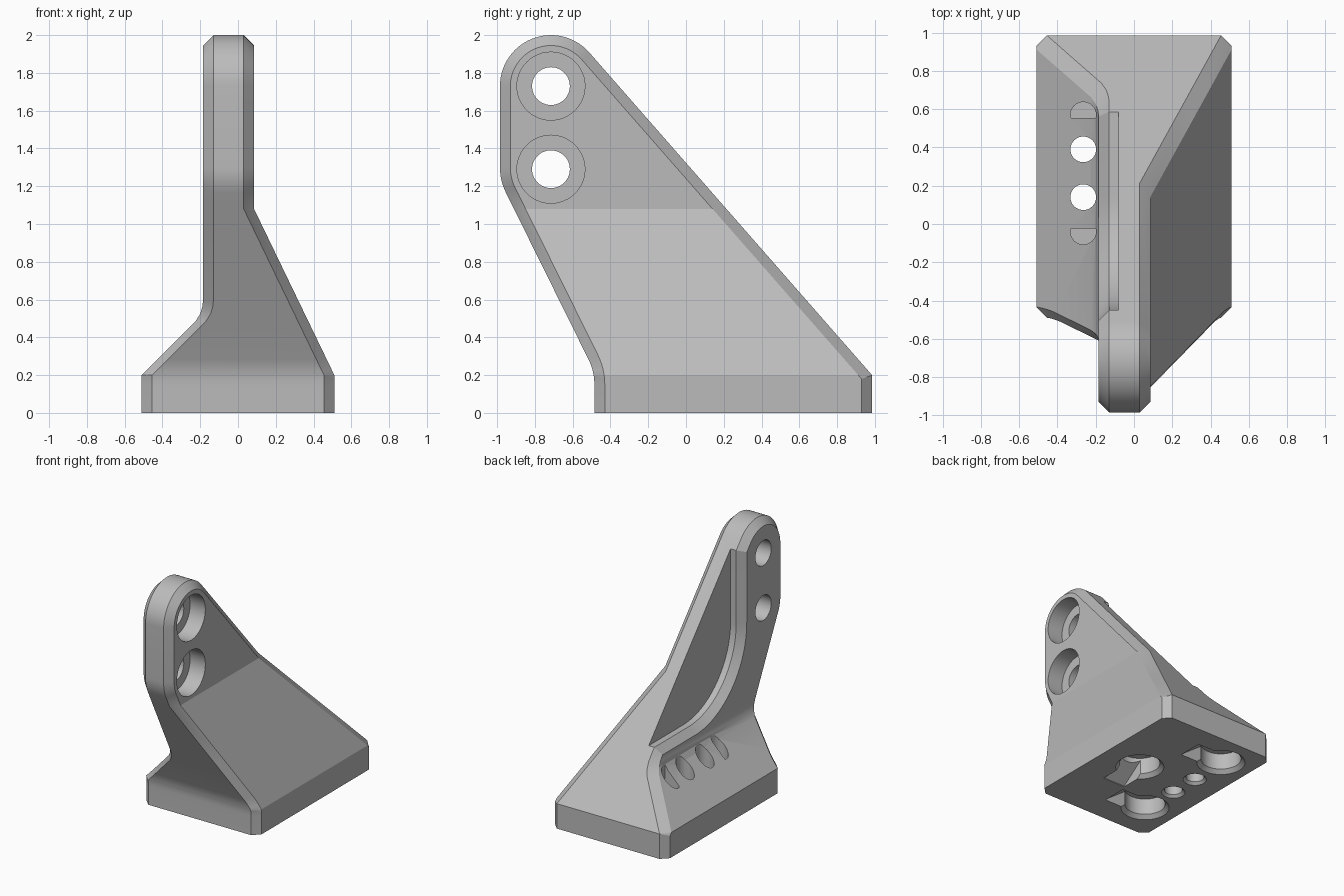
import bpy, bmesh, math
from mathutils import Vector

if "Cube" in bpy.data.objects:
    bpy.data.objects.remove(bpy.data.objects["Cube"])

C = 0.055                                   # chamfer size
grey = bpy.data.materials.new("plain_grey")
grey.diffuse_color = (0.5, 0.5, 0.5, 1)
grey.use_nodes = True
grey.node_tree.nodes["Principled BSDF"].inputs["Base Color"].default_value = grey.diffuse_color


def make(name, verts, faces):
    me = bpy.data.meshes.new(name)
    me.from_pydata(verts, [], faces)
    bm = bmesh.new()
    bm.from_mesh(me)
    bmesh.ops.recalc_face_normals(bm, faces=bm.faces)
    bm.to_mesh(me)
    bm.free()
    me.materials.append(grey)
    ob = bpy.data.objects.new(name, me)
    bpy.context.collection.objects.link(ob)
    return ob


def loft(name, rings):
    n = len(rings[0])
    verts = [p for r in rings for p in r]
    faces = [list(range(n)), list(range(len(verts) - n, len(verts)))]
    for k in range(len(rings) - 1):
        for i in range(n):
            j = (i + 1) % n
            faces.append([k * n + i, k * n + j, (k + 1) * n + j, (k + 1) * n + i])
    return make(name, verts, faces)


def arc(cx, cy, r, a0, a1, n):
    return [(cx + r * math.cos(math.radians(a0 + (a1 - a0) * i / n)),
             cy + r * math.sin(math.radians(a0 + (a1 - a0) * i / n))) for i in range(n + 1)]


def circle(cx, cy, r, n=48):
    return arc(cx, cy, r, 0, 360, n)[:-1]


def round_corner(a, b, c, size, n=6):
    a, b, c = Vector(a), Vector(b), Vector(c)
    p, q = b + (a - b).normalized() * size, b + (c - b).normalized() * size
    return [tuple(p * (1 - t) ** 2 + b * 2 * t * (1 - t) + q * t * t)
            for t in [i / n for i in range(n + 1)]]


def inset(pts):
    # move every edge inwards by C, except the first (bottom) edge
    lines = []
    for i, p in enumerate(pts):
        q = pts[(i + 1) % len(pts)]
        d = (Vector(q) - Vector(p)).normalized()
        nrm = Vector((-d.y, d.x))
        lines.append((nrm, nrm.dot(Vector(p)) + (0 if i == 0 else C)))
    out = []
    for i in range(len(pts)):
        (a, da), (b, db) = lines[i - 1], lines[i]
        det = a.x * b.y - a.y * b.x
        out.append(((da * b.y - a.y * db) / det, (a.x * db - da * b.x) / det))
    return out


def interp(table, z):
    for (z0, x0), (z1, x1) in zip(table, table[1:]):
        if z <= z1:
            return x0 + (x1 - x0) * (z - z0) / (z1 - z0)
    return table[-1][1]


# side outline (y, z)
side = [(-0.485, 0), (0.985, 0), (0.985, 0.2)]
side += arc(-0.715, 1.73, 0.27, 41.2, 180, 28)
side += round_corner((-0.985, 1.73), (-0.985, 1.23), (-0.485, 0.22), 0.07)
side += round_corner((-0.985, 1.23), (-0.485, 0.22), (-0.485, 0), 0.07)
inner = inset(side)

# front outline as half widths (z, x) for each side
right = [(0, 0.51), (0.2, 0.51), (1.08, 0.085), (2.1, 0.085)]
left = [(0, -0.51), (0.2, -0.51), (0.485, -0.225), (0.525, -0.2),
        (0.565, -0.188), (0.6, -0.185), (2.1, -0.185)]

# one chamfered half, cut at every height where the front outline bends
bm = bmesh.new()
outer_v = [bm.verts.new((0, y, z)) for y, z in side]
inner_v = [bm.verts.new((C, y, z)) for y, z in inner]
bm.faces.new(inner_v)
n = len(side)
for i in range(1, n):
    j = (i + 1) % n
    bm.faces.new((outer_v[i], outer_v[j], inner_v[j], inner_v[i]))
for z in sorted({z for z, x in right[1:-1] + left[1:-1]}):
    bmesh.ops.bisect_plane(bm, geom=bm.verts[:] + bm.edges[:] + bm.faces[:], dist=1e-5,
                           plane_co=(0, 0, z), plane_no=(0, 0, 1))
bm.verts.index_update()
cos = [v.co.copy() for v in bm.verts]
half = [[v.index for v in f.verts] for f in bm.faces]
rim = [[v.index for v in e.verts] for e in bm.edges if len(e.link_faces) == 1]
bm.free()

# bracket body: both halves joined by the rim wall
m = len(cos)
verts = [(interp(right, p.z) - C + p.x, p.y, p.z) for p in cos]
verts += [(interp(left, p.z) + C - p.x, p.y, p.z) for p in cos]
faces = half + [[i + m for i in reversed(f)] for f in half]
faces += [[a, b, b + m, a + m] for a, b in rim]
body = make("bracket_body", verts, faces)

cutters = []

# side recess, open towards the back slope
def recess(x, d):
    pts = arc(0.15, 1.255, 0.6 + d, 180, 270, 24)
    pts += [(2, 0.655 - d), (2, 2.8), (-0.45 - d, 2.8)]
    return [(x, y, z) for y, z in pts]

cutters.append(loft("recess_cutter", [recess(-0.08, 0), recess(-0.13, 0), recess(-0.4, 0.27)]))

# bolt holes with counterbores on the right
for z in (1.29, 1.73):
    for r, x0, x1 in ((0.1, -0.4, 0.3), (0.18, -0.05, 0.3)):
        cutters.append(loft("bolt_cutter", [[(x, a, b) for a, b in circle(-0.715, z, r)]
                                            for x in (x0, x1)]))


def vertical(name, outlines):
    cutters.append(loft(name, [[(x, y, z) for x, y in pts] for z, pts in outlines]))


# two through holes and two blind half holes in the left slope
for y in (0.14, 0.39):
    vertical("pin_cutter", [(-0.02, circle(-0.265, y, 0.107)), (0.02, circle(-0.265, y, 0.067)),
                            (0.8, circle(-0.265, y, 0.067))])
low = arc(-0.265, -0.04, 0.067, 165, 375, 24)
high = [(x, 0.53 - y) for x, y in low]
for pts in (low, high):
    vertical("half_hole_cutter", [(0.2, pts), (0.8, pts)])

# round foot pockets underneath, each with a ramp
for x, y, dx, dy in ((-0.25, -0.17, 1, 0), (-0.25, 0.71, 1, 0), (0.17, 0.27, 0, -1)):
    vertical("foot_cutter", [(-0.03, circle(x, y, 0.21)), (0.03, circle(x, y, 0.15)),
                             (0.16, circle(x, y, 0.15))])
    ramp = []
    for s in (-0.1, 0.1):
        ramp.append([(x + dx * a - dy * s, y + dy * a + dx * s, z)
                     for a, z in ((0, -0.05), (0.3, -0.05), (0.3, 0.005), (0.1, 0.15), (0, 0.15))])
    cutters.append(loft("ramp_cutter", ramp))

# apply the cuts and remove the cutters
bpy.context.view_layer.objects.active = body
body.select_set(True)
for cut in cutters:
    cut.hide_render = True
    mod = body.modifiers.new("cut", "BOOLEAN")
    mod.operation = "DIFFERENCE"
    mod.solver = "EXACT"
    mod.object = cut
    bpy.ops.object.modifier_apply(modifier=mod.name)
    bpy.data.objects.remove(cut)

bpy.ops.object.select_all(action="DESELECT")
body.select_set(True)
bpy.ops.object.shade_smooth_by_angle(angle=math.radians(20))
